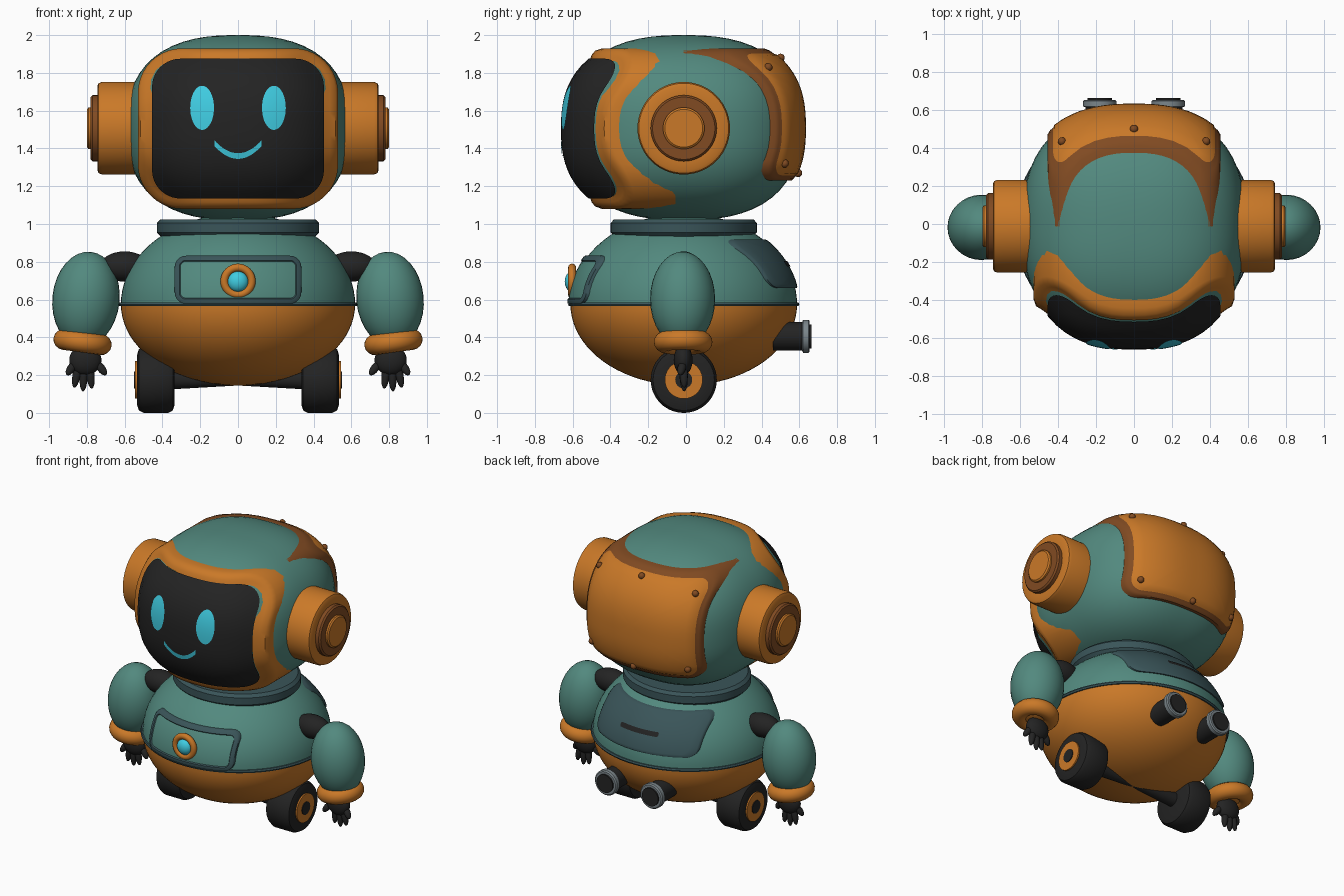
import bpy, bmesh
from math import sin, cos, pi, radians
from mathutils import Vector

cube = bpy.data.objects.get("Cube")
if cube:
    bpy.data.objects.remove(cube, do_unlink=True)


def material(name, rgb):
    m = bpy.data.materials.new(name)
    m.use_nodes = True
    m.diffuse_color = (*rgb, 1)
    m.node_tree.nodes["Principled BSDF"].inputs["Base Color"].default_value = (*rgb, 1)
    return m


TEAL = material("teal", (.085, .25, .21))
ORANGE = material("orange", (.59, .19, .021))
BROWN = material("brown", (.22, .07, .016))
SLATE = material("dark_teal", (.042, .09, .1))
BLACK = material("black", (.017, .017, .017))
CYAN = material("cyan", (.05, .6, .75))
GREY = material("grey", (.2, .24, .26))
MID = -.012                       # depth of the body's centre line
HEAD = (1.51, .59, .615, .49, 2.5)    # centre height, three radii, roundness
SCREEN = (1.505, .58, .65, .5, 2.5)
BODY = (.575, .62, .6, .48, 2)


def finish(ob, name, mat=None):
    ob.name = ob.data.name = name
    if mat:
        ob.data.materials.append(mat)
    bpy.ops.object.select_all(action='DESELECT')
    ob.select_set(True)
    bpy.context.view_layer.objects.active = ob
    bpy.ops.object.shade_smooth_by_angle(angle=radians(38))
    return ob


def loft(name, rings, mats, closed=True, flip=False):
    """Skin a list of point rings; mats gives one material per band."""
    bm = bmesh.new()
    rows = [[bm.verts.new(p) for p in ring] for ring in rings]
    used = list(dict.fromkeys(mats))
    count = len(rows[0])
    for lower, upper, mat in zip(rows, rows[1:], mats):
        for i in range(count if closed else count - 1):
            j = (i + 1) % count
            quad = [lower[i], lower[j], upper[j], upper[i]]
            face = bm.faces.new(quad[::-1] if flip else quad)
            face.material_index = used.index(mat)
    bmesh.ops.remove_doubles(bm, verts=bm.verts, dist=1e-5)
    mesh = bpy.data.meshes.new(name)
    bm.to_mesh(mesh)
    bm.free()
    for m in used:
        mesh.materials.append(m)
    ob = bpy.data.objects.new(name, mesh)
    bpy.context.collection.objects.link(ob)
    return finish(ob, name)


def lathe(name, profile, mats, loc=(0, MID, 0), rot=(0, 0, 0), scale=(1, 1, 1), seg=56):
    rings = [[(r * cos(2 * pi * i / seg), r * sin(2 * pi * i / seg), z) for i in range(seg)]
             for r, z in profile]
    if not isinstance(mats, list):
        mats = [mats] * (len(profile) - 1)
    ob = loft(name, rings, mats)
    ob.location, ob.rotation_euler, ob.scale = loc, rot, scale
    return ob


def ball(name, loc, radii, mat, aim=(0, 0, 1), seg=32):
    bpy.ops.mesh.primitive_uv_sphere_add(segments=seg, ring_count=seg // 2, location=loc)
    ob = bpy.context.object
    ob.scale = radii
    ob.rotation_euler = Vector(aim).to_track_quat('Z', 'Y').to_euler()
    return finish(ob, name, mat)


def torus(name, loc, rot, major, minor, mat):
    bpy.ops.mesh.primitive_torus_add(location=loc, rotation=rot, major_radius=major,
                                     minor_radius=minor, major_segments=48, minor_segments=16)
    return finish(bpy.context.object, name, mat)


def rounded(w, h, cz, r):
    """Outline of a rounded rectangle in x and z."""
    arcs = []
    for i, (sx, sz) in enumerate([(1, 1), (-1, 1), (-1, -1), (1, -1)]):
        angles = [i * pi / 2 + j * pi / 20 for j in range(11)]
        arcs.append([(sx * (w - r) + r * cos(a), cz + sz * (h - r) + r * sin(a)) for a in angles])
    pts = []
    for i, arc in enumerate(arcs):
        (x0, z0), (x1, z1) = arc[-1], arcs[(i + 1) % 4][0]
        pts += arc + [(x0 + (x1 - x0) * k / 10, z0 + (z1 - z0) * k / 10) for k in range(1, 10)]
    return pts


def depth(x, z, shape, side, k=1):
    """Depth of a rounded shape's surface, front (-1) or back (1)."""
    cz, a, b, c, n = shape
    rest = 1 - abs(x / a / k) ** n - abs((z - cz) / c / k) ** n
    return MID + side * k * b * max(0, rest) ** (1 / n)


def plate(name, bands, centre, shape, side, fill):
    """Patch wrapped on a shape: bands of (outline, lift, material), then filled in."""
    rings = [[(x, depth(x, z, shape, side, k), z) for x, z in pts] for pts, k, m in bands]
    mats = [m for p, k, m in bands[:-1]]
    pts, k, m = bands[-1]
    cx, cz = centre
    for s in range(9, -1, -1):
        ring = [(cx + (x - cx) * s / 10, cz + (z - cz) * s / 10) for x, z in pts]
        rings.append([(x, depth(x, z, shape, side, k), z) for x, z in ring])
        mats.append(fill)
    return loft(name, rings, mats, flip=side > 0)


# Head shell
head = ball("head", (0, MID, HEAD[0]), (1, 1, 1), TEAL, seg=64)
for v in head.data.vertices:
    length = sum(abs(c) ** HEAD[4] for c in v.co) ** (1 / HEAD[4])
    v.co = Vector(c / length * r for c, r in zip(v.co, HEAD[1:4]))

# Face screen and the frame that sweeps back at its corners
face_z = SCREEN[0]
opening = rounded(.455, .37, face_z, .15)
plate("face_screen", [(opening, 1, BLACK)], (0, face_z), SCREEN, -1, BLACK)
outer = rounded(.53, .425, face_z, .235)
shoulder = rounded(.517, .412, face_z, .225)
lip = rounded(.487, .39, face_z, .19)
back_y = [min(depth(x, z, HEAD, -1), -.07) for x, z in outer]
lip_y = [depth(x, z, SCREEN, -1) - .01 for x, z in lip]
edge_y = [min(l + .055, b - .012) for l, b in zip(lip_y, back_y)]
inner_y = [depth(x, z, SCREEN, -1) + .008 for x, z in opening]


def ring3d(pts, ys):
    return [(x, y, z) for (x, z), y in zip(pts, ys)]


loft("face_frame", [ring3d(outer, [y + .015 for y in back_y]), ring3d(outer, edge_y),
                    ring3d(shoulder, [y + .018 for y in lip_y]), ring3d(lip, lip_y),
                    ring3d(rounded(.45, .365, face_z, .15), inner_y)], [ORANGE] * 4)

# Eyes and smile
for s, label in ((1, "left"), (-1, "right")):
    oval = [(s * .19 + .063 * cos(i * pi / 20), 1.615 + .117 * sin(i * pi / 20)) for i in range(40)]
    plate(label + "_eye", [(oval, 1.008, CYAN)], (s * .19, 1.615), SCREEN, -1, CYAN)
smile = []
for side in (-1, 1):
    row = []
    for i in range(25):
        t = i / 12 - 1
        x, z = t * .125, 1.36 + .068 * t * t + side * .015
        row.append((x, depth(x, z, SCREEN, -1, 1.008), z))
    smile.append(row)
loft("smile", smile, [CYAN], closed=False)

# Rear head cover with rivets
cover = [(rounded(.455 - d, .35 - d, 1.58, .11 - d), k, m)
         for d, k, m in ((0, .98, BROWN), (0, 1.03, BROWN), (.012, 1.04, BROWN),
                         (.028, 1.04, ORANGE), (.036, 1.052, ORANGE))]
plate("rear_head_cover", cover, (0, 1.58), HEAD, 1, ORANGE)
for x, z in ((.38, 1.83), (0, 1.88), (-.38, 1.83), (.38, 1.32), (0, 1.27), (-.38, 1.32)):
    ball("cover_rivet", (x, depth(x, z, HEAD, 1, 1.05), z), (.022,) * 3, BROWN, seg=16)

# Neck collar
lathe("neck_collar", [(0, .935), (.41, .935), (.43, .955), (.43, 1.005), (.41, 1.025), (0, 1.025)],
      SLATE, scale=(1, .9, 1))

# Body halves and waist seam
arc = [i * pi / 40 for i in range(21)]
flat = (1, BODY[2] / BODY[1], 1)
lathe("upper_body", [(.62 * cos(a), .575 + .48 * sin(a)) for a in arc], TEAL, scale=flat, seg=72)
lathe("lower_body", [(.62 * cos(a), .575 - .43 * sin(a)) for a in arc[::-1]], ORANGE,
      scale=flat, seg=72)
lathe("waist_seam", [(.6, .565), (.628, .565), (.633, .575), (.628, .585), (.6, .587)], SLATE,
      scale=flat, seg=72)

# Chest hatch with its lamp
hatch = [(rounded(.335 - d, .127 - d, .705, .06 - d), k, m)
         for d, k, m in ((0, .99, SLATE), (0, 1.022, SLATE), (.006, 1.028, SLATE),
                         (.024, 1.028, SLATE), (.03, 1.016, TEAL))]
plate("chest_hatch", hatch, (0, .705), BODY, -1, TEAL)
torus("lamp_ring", (0, -.603, .697), (pi / 2, 0, 0), .072, .021, ORANGE)
ball("chest_lamp", (0, -.602, .695), (.055, .04, .055), CYAN)

# Rear hatch and vent slot
rear = [(rounded(.4 - d, .128 - d, .79, .06 - d), k, SLATE)
        for d, k in ((0, .99), (0, 1.015), (.008, 1.022))]
plate("rear_hatch", rear, (0, .79), BODY, 1, SLATE)
plate("rear_vent_slot", [(rounded(.15, .014, .79, .012), 1.03, BLACK)], (0, .79), BODY, 1, BLACK)

for s, label in ((1, "left"), (-1, "right")):
    turn = (0, s * pi / 2, 0)

    # Ear pod
    lathe(label + "_ear", [(0, .5), (.245, .5), (.245, .72), (.238, .738), (.222, .745),
                           (.175, .745), (.175, .77), (.165, .78), (.11, .78), (.11, .792),
                           (.1, .8), (0, .8)],
          [ORANGE] * 5 + [BROWN] * 3 + [ORANGE] * 3, (0, MID, 1.507), turn)

    # Arm
    ball(label + "_shoulder", (s * .6, MID, .775), (.08, .08, .13), BLACK, (1, 0, 0))
    ball(label + "_arm", (s * .805, -.018, .602), (.172, .178, .252), TEAL, (-s * .1, 0, 1))
    cuff = torus(label + "_cuff", (s * .823, -.015, .375), (0, -s * .14, 0), .1, .055, ORANGE)
    ball(label + "_cuff_fill", (s * .823, -.015, .375), (.11, .11, .045), ORANGE, (-s * .14, 0, 1))

    # Hand
    ball(label + "_palm", (s * .808, -.015, .28), (.085, .05, .08), BLACK)
    for x, z, y in ((.9, .21, -.03), (.865, .145, -.01), (.82, .125, -.01),
                    (.775, .14, -.01), (.705, .21, -.03)):
        root, tip = Vector((s * (.808 + (x - .808) * .6), -.015, .265)), Vector((s * x, y, z))
        ball(label + "_finger", (root + tip) / 2, (.022, .022, (tip - root).length / 2 + .012),
             BLACK, tip - root, seg=16)

    # Wheel
    lathe(label + "_wheel", [(0, .335), (.13, .335), (.162, .345), (.175, .37), (.175, .5),
                             (.162, .525), (.13, .535), (.1, .535), (.1, .545), (.045, .545),
                             (.045, .55), (0, .55)],
          [BLACK] * 7 + [ORANGE] * 2 + [BLACK] * 2, (0, MID, .175), turn)

    # Exhaust pipe
    lathe(label + "_exhaust", [(0, .46), (.075, .46), (.075, .615), (.088, .62), (.088, .648),
                               (.08, .655), (.064, .655), (.064, .665), (0, .665)],
          [BLACK] * 2 + [GREY] * 4 + [BLACK] * 2, (s * .18, 0, .405), (-pi / 2, 0, 0), seg=40)

# Axle, thinner in the middle
lathe("axle", [(0, -.35), (.05, -.35), (.03, 0), (.05, .35), (0, .35)], BLACK,
      (0, MID, .175), (0, pi / 2, 0), seg=24)
